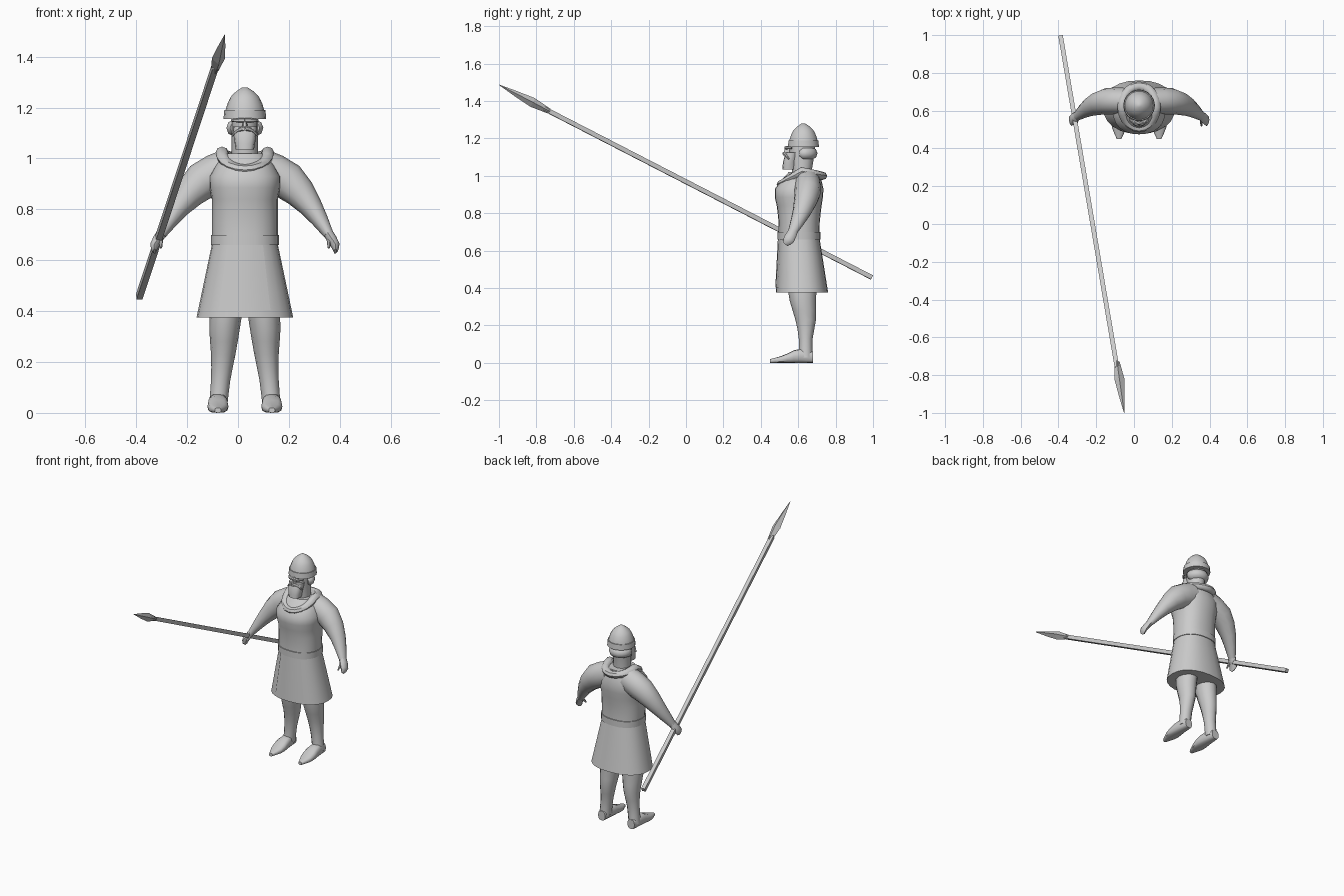
import bpy
import bmesh
import math
from mathutils import Vector

cube = bpy.data.objects.get("Cube")
if cube:
    bpy.data.objects.remove(cube)

RIGHT, BACK, UP = Vector((1, 0, 0)), Vector((0, 1, 0)), Vector((0, 0, 1))
BODY = Vector((.027, .62, 0))  # where the figure stands
CENTRE = Vector()

grey = bpy.data.materials.new("plain grey")
grey.use_nodes = True
grey.diffuse_color = (.6, .6, .6, 1)
shader = grey.node_tree.nodes["Principled BSDF"]
shader.inputs["Base Color"].default_value = grey.diffuse_color


def finish(name, bm, smooth=True):
    bmesh.ops.recalc_face_normals(bm, faces=bm.faces)
    mesh = bpy.data.meshes.new(name)
    bm.to_mesh(mesh)
    bm.free()
    mesh.materials.append(grey)
    if smooth:
        mesh.shade_smooth()
        mesh.set_sharp_from_angle(angle=math.radians(45))
    obj = bpy.data.objects.new(name, mesh)
    bpy.context.collection.objects.link(obj)


def blend(values, t):
    """Smooth curve through evenly spaced values; a single number is constant."""
    if not isinstance(values, tuple):
        return values
    v = (2 * values[0] - values[1], *values, 2 * values[-1] - values[-2])
    place = t * (len(values) - 1)
    i = min(int(place), len(values) - 2)
    f = place - i
    a, b, c, d = v[i:i + 4]
    return b + f / 2 * (c - a + f * (2 * a - 5 * b + 4 * c - d
                                     + f * (3 * (b - c) + d - a)))


def oval(angle, wide, deep, power):
    """Point on a rounded or slightly squared outline."""
    c, s = math.cos(angle), math.sin(angle)
    return (math.copysign(abs(c) ** (2 / power), c) * wide,
            math.copysign(abs(s) ** (2 / power), s) * deep)


def loft(name, rings, sides=12, power=2, ref=BACK, axis=None, turn=0,
         closed=False, side=1, origin=BODY, smooth=True):
    """Skin a list of (centre, half width, half depth) rings."""
    bm = bmesh.new()
    last = len(rings) - 1
    loops = []
    for i, (centre, wide, deep) in enumerate(rings):
        ahead = (i + 1) % len(rings) if closed else min(i + 1, last)
        behind = i - 1 if closed else max(i - 1, 0)
        along = axis or (rings[ahead][0] - rings[behind][0]).normalized()
        across = ref.cross(along).normalized()
        over = along.cross(across)
        loop = []
        for k in range(sides):
            u, v = oval(turn + math.tau * k / sides, wide, deep, power)
            point = centre + across * u + over * v
            point.x *= side
            loop.append(bm.verts.new(point + origin))
        loops.append(loop)
    pairs = list(zip(loops, loops[1:]))
    if closed:
        pairs.append((loops[-1], loops[0]))
    else:
        bm.faces.new(loops[0])
        bm.faces.new(loops[-1])
    for a, b in pairs:
        for k in range(sides):
            m = (k + 1) % sides
            bm.faces.new((a[k], a[m], b[m], b[k]))
    finish(name, bm, smooth)


def sweep(name, x=0, y=0, z=0, wide=0, deep=None, steps=5, **options):
    """Loft whose place and size each follow a short list of values."""
    rings = []
    for i in range(steps):
        t = i / (steps - 1)
        w = blend(wide, t)
        d = w if deep is None else blend(deep, t)
        rings.append((Vector((blend(x, t), blend(y, t), blend(z, t))), w, d))
    loft(name, rings, **options)


# Tunic: flared skirt, bodice and belt
cloth = dict(axis=UP, sides=24, power=2.3)
skirt = dict(y=(0, -.015), z=(.375, .66), wide=(.19, .13), deep=(.14, .11))
sweep("skirt", steps=4, **skirt, **cloth)
sweep("bodice", y=(-.015, -.015, -.015, -.015, .01), z=(.66, 1.02), steps=9,
      wide=(.13, .13, .13, .14, .08), deep=(.11, .11, .12, .13, .08), **cloth)
sweep("belt", y=-.015, z=(.66, .7), wide=.134, deep=.115, steps=2, **cloth)

# Apron panel lying on the front of the skirt
bm = bmesh.new()
rows = []
for t in (.1, 1):
    y, z, wide, deep = (blend(skirt[key], t) for key in ("y", "z", "wide", "deep"))
    row = []
    for k in range(16, 21):
        u, v = oval(math.tau * k / cloth["sides"], wide, deep, cloth["power"])
        row.append(bm.verts.new(BODY + Vector((u, y + v - .004, z))))
    rows.append(row)
low, high = rows
for i in range(len(low) - 1):
    bm.faces.new((low[i], low[i + 1], high[i + 1], high[i]))
finish("apron_panel", bm)

# Draped cowl, dipping low in front, and a roll of hair behind the head
cowl = []
for k in range(20):
    a = math.tau * k / 20
    c, s = math.cos(a), math.sin(a)
    drop = -.07 * s if s < 0 else .025 * s
    cowl.append((Vector((.09 * c, .11 * s, 1.025 - drop)), .025, .022))
loft("cowl", cowl, sides=8, ref=UP, closed=True)

hair = []
for k in range(13):
    a = math.radians(-25 + 230 * k / 12)
    thick = .016 if k in (0, 12) else .026
    spot = Vector((math.cos(a), math.sin(a), 0)) * .047
    hair.append((spot + Vector((0, .01, 1.12)), thick, thick * 1.2))
loft("hair_roll", hair, sides=8, ref=UP)

# Paired parts, built on the left and mirrored to the right
for label, side in (("left", 1), ("right", -1)):
    sweep(label + "_arm", x=(.06, .17, .26, .33), y=(.03, .03, 0, -.05),
          z=(.96, .91, .81, .7), wide=(.08, .075, .046, .02),
          deep=(.07, .07, .05, .025), steps=7, side=side)
    sweep(label + "_hand", x=(.325, .355, .355), y=(-.045, -.07, -.09),
          z=(.71, .66, .635), wide=(.02, .018, .005), deep=(.025, .03, .015),
          sides=8, side=side)
    sweep(label + "_thumb", x=.33, y=(-.06, -.1), z=(.69, .65),
          wide=(.01, .005), steps=3, sides=6, side=side)
    sweep(label + "_leg", x=(.07, .08, .085, .095, .105), y=(0, .005, .02, .02, .02),
          z=(.43, .03), wide=(.065, .06, .048, .038, .036),
          deep=(.08, .07, .055, .037, .038), steps=9, axis=UP, side=side)
    height = (.03, .037, .02, .01)
    sweep(label + "_shoe", x=.106, y=(.06, -.02, -.1, -.17), z=height, deep=height,
          wide=(.025, .037, .04, .012), steps=8, power=2.8, ref=UP, axis=-BACK,
          side=side)
    sweep(label + "_brow", x=(0, .03, .05), y=(-.085, -.08, -.055), z=1.15,
          wide=(.01, .006), sides=6, side=side)
    sweep(label + "_moustache", x=(0, .03, .05), y=(-.095, -.085, -.07),
          z=(1.12, 1.11, 1.09), wide=(.01, .004), sides=6, side=side)

# Head, beard and nose
sweep("head", z=(.99, 1.18), wide=.052, deep=(.053, .055, .068, .068), axis=UP)
sweep("beard", y=(-.07, -.065, -.05), z=(1.035, 1.125), wide=(.036, .043, .047),
      deep=.035, power=2.6, axis=UP)
sweep("nose", y=(-.085, -.07), z=(1.11, 1.16), wide=(.014, .005), deep=.02,
      steps=2, sides=6, axis=UP)

# Pointed helmet on a rim band
sweep("helmet_rim", y=.008, z=(1.155, 1.19), wide=(.084, .081), steps=2, sides=18,
      axis=UP)
sweep("helmet_dome", y=.008, z=(1.18, 1.28), wide=(.078, .072, .062, .045, .01),
      steps=7, sides=18, axis=UP)

# Square spear shaft and diamond head
spear = dict(sides=4, ref=UP, origin=CENTRE, smooth=False)
sweep("spear_shaft", x=(-.388, -.09), y=(.993, -.76), z=(.457, 1.36), wide=.017,
      steps=2, turn=math.pi / 4, **spear)
sweep("spear_head", x=(-.09, -.052), y=(-.73, -1), z=(1.345, 1.487),
      wide=(.014, .026, .015, .001), steps=4, **spear)
